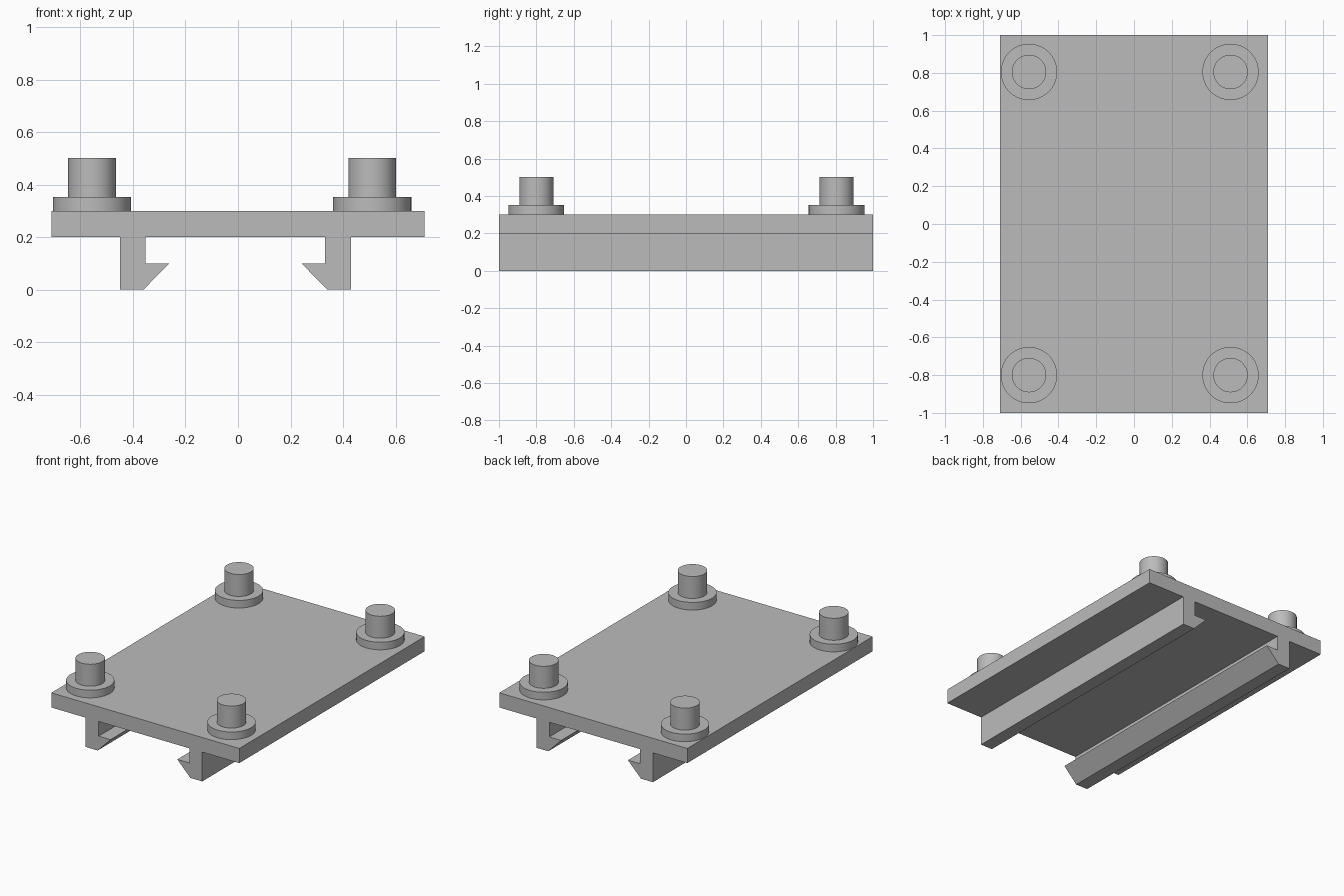
import bpy
import bmesh
from math import radians

cube = bpy.data.objects.get("Cube")
if cube:
    bpy.data.objects.remove(cube, do_unlink=True)

# Single grey material
GREY = (0.5, 0.5, 0.5, 1)
grey = bpy.data.materials.new("plain grey")
grey.use_nodes = True
grey.diffuse_color = GREY
grey.node_tree.nodes["Principled BSDF"].inputs["Base Color"].default_value = GREY


def extrude_profile(name, points, half_length=1.0):
    """Extrude an x-z outline along y."""
    bm = bmesh.new()
    face = bm.faces.new([bm.verts.new((x, -half_length, z)) for x, z in points])
    result = bmesh.ops.extrude_face_region(bm, geom=[face])
    moved = [v for v in result["geom"] if isinstance(v, bmesh.types.BMVert)]
    bmesh.ops.translate(bm, verts=moved, vec=(0, 2 * half_length, 0))
    bmesh.ops.recalc_face_normals(bm, faces=bm.faces)
    mesh = bpy.data.meshes.new(name)
    bm.to_mesh(mesh)
    bm.free()
    mesh.materials.append(grey)
    obj = bpy.data.objects.new(name, mesh)
    bpy.context.collection.objects.link(obj)


def cylinder(name, x, y, radius, bottom, top):
    bpy.ops.mesh.primitive_cylinder_add(
        vertices=64, radius=radius, depth=top - bottom,
        location=(x, y, (bottom + top) / 2))
    obj = bpy.context.object
    obj.name = name
    obj.data.materials.append(grey)
    bpy.ops.object.shade_smooth_by_angle(angle=radians(30))


# Flat mounting plate
extrude_profile("plate", [(-0.71, 0.2), (0.71, 0.2), (0.71, 0.3), (-0.71, 0.3)])

# Hooked clip rails under the plate, mirrored about a slightly offset axis
HOOK = [(0.44, 0.2), (0.44, 0), (0.35, 0), (0.252, 0.1), (0.342, 0.1), (0.342, 0.2)]
for label, side in (("left", 1), ("right", -1)):
    extrude_profile(label + "_clip_rail", [(side * x - 0.01, z) for x, z in HOOK])

# Flanged pegs at the four corners
for x_label, x in (("left", 0.511), ("right", -0.556)):
    for y_label, y in (("front", -0.8), ("back", 0.805)):
        prefix = y_label + "_" + x_label
        cylinder(prefix + "_flange", x, y, 0.149, 0.3, 0.352)
        cylinder(prefix + "_peg", x, y, 0.091, 0.352, 0.502)
